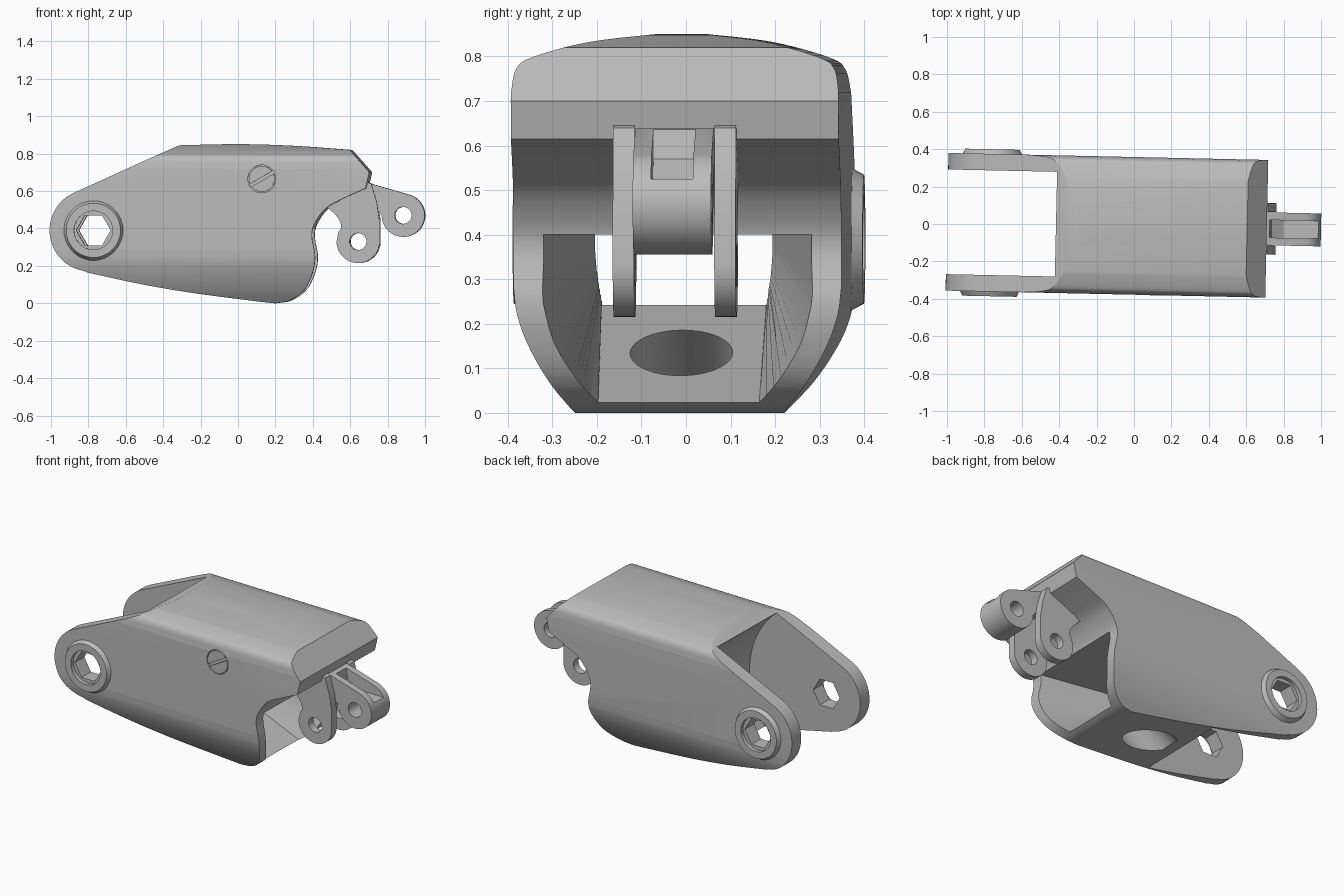
import bpy, bmesh
from math import cos, sin, pi, radians
from mathutils import Matrix, Vector

cube = bpy.data.objects.get("Cube")
if cube:
    bpy.data.objects.remove(cube, do_unlink=True)

grey = bpy.data.materials.new("plain grey")
grey.use_nodes = True
grey.diffuse_color = (0.5, 0.5, 0.5, 1)
grey.node_tree.nodes["Principled BSDF"].inputs["Base Color"].default_value = (0.5, 0.5, 0.5, 1)


def arc(cx, cz, r, a, b, n=24):
    angles = [radians(a + (b - a) * i / n) for i in range(n + 1)]
    return [(cx + r * cos(t), cz + r * sin(t)) for t in angles]


def circle(cx, cz, r, n=48):
    return arc(cx, cz, r, 0, 360, n)[:-1]


def curve(pts, n=6):
    """Smooth curve through the given points."""
    p = [Vector(q) for q in pts]
    p = [2 * p[0] - p[1]] + p + [2 * p[-1] - p[-2]]
    out = []
    for a, b, c, d in zip(p, p[1:], p[2:], p[3:]):
        for i in range(n):
            t = i / n
            v = 2 * b + (c - a) * t + (2 * a - 5 * b + 4 * c - d) * t * t
            out.append(tuple((v + (3 * b - a - 3 * c + d) * t ** 3) / 2))
    return out + [tuple(pts[-1])]


def loft(name, ring_a, ring_b):
    bm = bmesh.new()
    va = [bm.verts.new(p) for p in ring_a]
    vb = [bm.verts.new(p) for p in ring_b]
    bm.faces.new(va)
    bm.faces.new(vb)
    for i in range(len(va)):
        j = (i + 1) % len(va)
        bm.faces.new((va[i], va[j], vb[j], vb[i]))
    bmesh.ops.recalc_face_normals(bm, faces=bm.faces)
    mesh = bpy.data.meshes.new(name)
    bm.to_mesh(mesh)
    bm.free()
    mesh.materials.append(grey)
    ob = bpy.data.objects.new(name, mesh)
    bpy.context.collection.objects.link(ob)
    return ob


def side(name, pts, y0, y1, pts2=None):
    """Side profile run across the width."""
    return loft(name, [(x, y0, z) for x, z in pts], [(x, y1, z) for x, z in pts2 or pts])


def along(name, half_a, half_b, x0, x1):
    """Mirrored half sections run along the length."""
    full = lambda h: h + [(-y, z) for y, z in reversed(h) if y > 0]
    return loft(name, [(x0, y, z) for y, z in full(half_a)],
                [(x1, y, z) for y, z in full(half_b)])


def combine(ob, other, operation="DIFFERENCE"):
    mod = ob.modifiers.new("combine", "BOOLEAN")
    mod.operation, mod.object, mod.solver = operation, other, "EXACT"
    bpy.context.view_layer.objects.active = ob
    bpy.ops.object.modifier_apply(modifier=mod.name)
    bpy.data.objects.remove(other, do_unlink=True)


PIN = (-0.765, 0.39)

# Housing: side profile trimmed by the rounded cross-section
profile = curve([(-0.31, 0.845), (0, 0.851), (0.3, 0.842), (0.605, 0.82)])
profile += [(0.71, 0.70)]
profile += curve([(0.69, 0.615), (0.58, 0.565), (0.48, 0.51), (0.42, 0.43), (0.403, 0.36),
                  (0.42, 0.25), (0.405, 0.16), (0.36, 0.07), (0.28, 0.015), (0.2, 0)])
profile += curve([(0.19, 0), (-0.2, 0.05), (-0.5, 0.1), (-0.8, 0.165)])[1:]
profile += arc(-0.78, 0.39, 0.22, -100, -246)
housing = side("housing", profile, -0.6, 0.6)
section = [(0, 0.852)] + curve([(0.05, 0.851), (0.2, 0.832), (0.325, 0.797),
                                (0.358, 0.77), (0.368, 0.72)])
section += curve([(0.368, 0.28), (0.36, 0.22), (0.335, 0.15), (0.29, 0.07), (0.235, 0)])
section += [(0.235, -0.01)]
combine(housing, along("section", section, section, -1.2, 1.2), "INTERSECT")

# Fork slot, flared tunnel and slanted drain hole
combine(housing, side("slot", circle(*PIN, 0.535, 96), -0.28, 0.28))
near = [(0.305, 0.4), (0.305, 0.27)] + curve([(0.302, 0.24), (0.28, 0.15), (0.235, 0.06), (0.18, -0.03)], 3)
far = [(0.185, 0.4 - 0.13 * i / (len(near) - 1)) for i in range(len(near))]
combine(housing, along("tunnel", near, far, 0.43, -0.32))
drill = side("drill", circle(0, 0, 0.115), -0.3, 0.25)
lean = Matrix.Translation((0, 0, 0.122)) @ Matrix.Rotation(radians(-35), 4, "Y")
drill.data.transform(lean @ Matrix.Rotation(pi / 2, 4, "Z"))
drill.data.transform(Matrix.Identity(4))
# keep the drill pointing along the length, down toward the fork
combine(housing, drill)

# Pin bosses with counterbored six-sided holes
for s in (-1, 1):
    boss = side("boss", circle(*PIN, 0.178), s * 0.33, s * 0.393, circle(*PIN, 0.145))
    combine(housing, boss, "UNION")
    combine(housing, side("counterbore", circle(*PIN, 0.103), s * 0.37, s * 0.5))
combine(housing, side("pin_hole", circle(*PIN, 0.092, 6), -0.6, 0.6))

# Slotted screw in a shallow recess on the front side
SCREW = (0.135, 0.665)
combine(housing, side("recess", circle(*SCREW, 0.074), -0.5, -0.35))
screw = side("screw", circle(*SCREW, 0.069), -0.369, -0.34)
groove = side("groove", [(-0.1, -0.008), (0.1, -0.008), (0.1, 0.008), (-0.1, 0.008)], -0.4, -0.358)
groove.data.transform(Matrix.Translation((SCREW[0], 0, SCREW[1])) @ Matrix.Rotation(radians(-30), 4, "Y"))
combine(screw, groove)

# Pair of hanging link plates
plate = [(0.70, 0.645), (0.715, 0.64), (0.745, 0.54), (0.76, 0.44)]
plate += arc(0.645, 0.33, 0.115, 5, -180)
plate += curve([(0.54, 0.38), (0.555, 0.41), (0.535, 0.46), (0.48, 0.515)], 4)
plate += [(0.5, 0.56), (0.6, 0.645)]
parts = [housing, screw]
for label, s in (("left", 1), ("right", -1)):
    link = side(label + "_link_plate", plate, s * 0.09, s * 0.138)
    combine(link, side("hole", circle(0.645, 0.33, 0.045), -0.3, 0.3))
    parts.append(link)

# Central knuckle with an upper channel
knuckle = [(0.62, 0.64), (0.71, 0.64)] + arc(0.885, 0.47, 0.115, 73, -180, 36)
knuckle += [(0.72, 0.53), (0.62, 0.58)]
ear = side("centre_knuckle", knuckle, -0.088, 0.088)
combine(ear, side("hole", circle(0.885, 0.47, 0.045), -0.3, 0.3))
channel = [(1.1, 0.525), (0.8, 0.525), (0.735, 0.57), (0.715, 0.7), (1.1, 0.7)]
combine(ear, side("channel", channel, -0.047, 0.047))
parts.append(ear)

# Slight turn of the whole assembly, then shading
turn = Matrix.Translation((0, -0.01, 0)) @ Matrix.Rotation(radians(-1.25), 4, "Z")
bpy.ops.object.select_all(action="DESELECT")
for ob in parts:
    ob.data.transform(turn)
    ob.select_set(True)
bpy.context.view_layer.objects.active = housing
bpy.ops.object.shade_smooth_by_angle(angle=radians(28))
